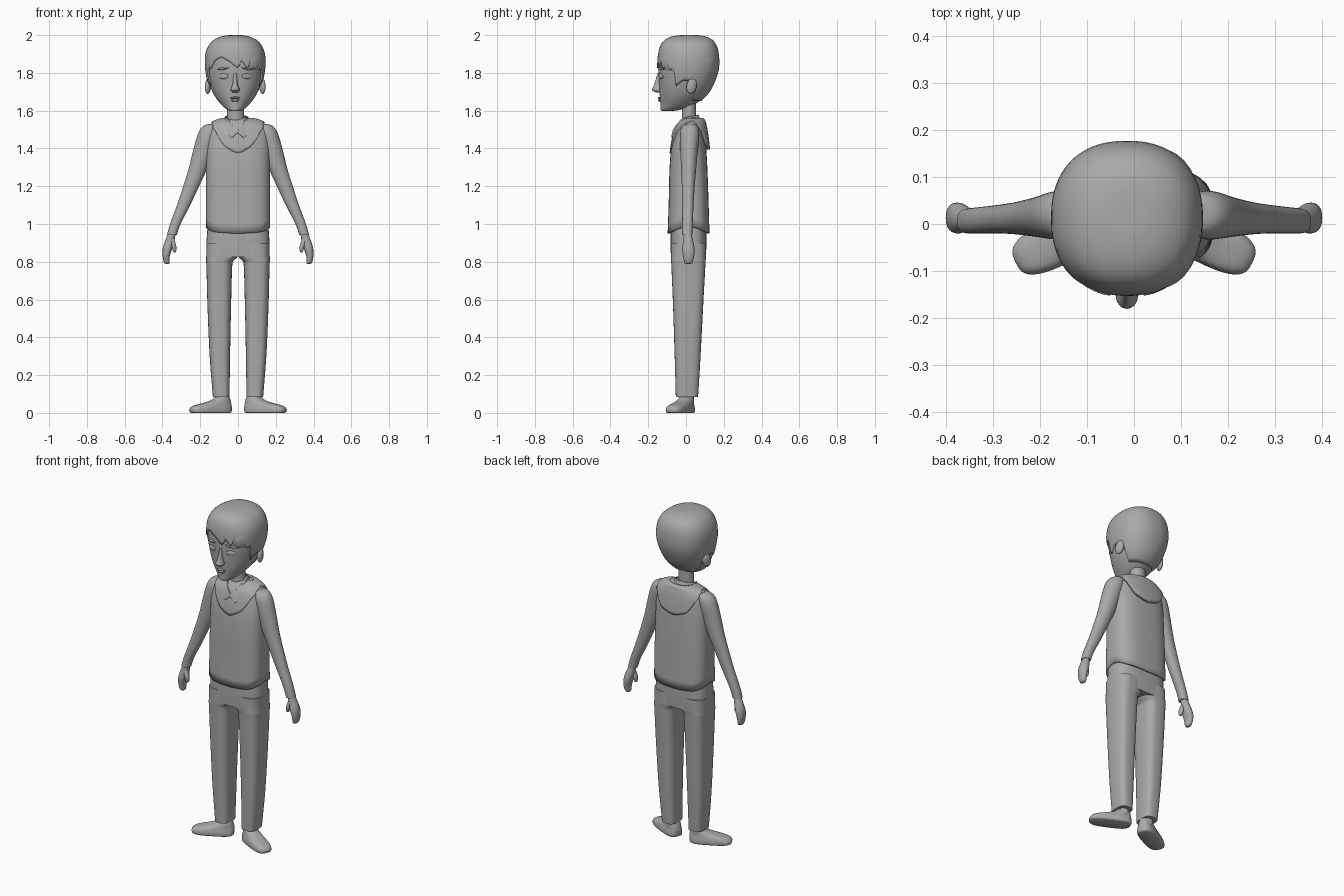
import bpy, bmesh, math

cube = bpy.data.objects.get("Cube")
if cube:
    bpy.data.objects.remove(cube)

grey = bpy.data.materials.new("plain_grey")
grey.use_nodes = True
grey.diffuse_color = (0.4, 0.4, 0.4, 1)
grey.node_tree.nodes["Principled BSDF"].inputs["Base Color"].default_value = (0.4, 0.4, 0.4, 1)
parts = []


def sample(rows, t):
    """Smoothly interpolate profile rows: z, centre x, half width, front y, back y, squareness."""
    i = max(0, min(int(t), len(rows) - 2))
    f = t - i
    p = [rows[max(0, min(k, len(rows) - 1))] for k in range(i - 1, i + 3)]
    return [b + f * (c - a) / 2 + f * f * (2 * a - 5 * b + 4 * c - d) / 2
            + f ** 3 * (3 * b - a - 3 * c + d) / 2 for a, b, c, d in zip(*p)]


def find(rows, z):
    """Profile parameter at a given height, for rows listed bottom to top."""
    lo, hi = 0, len(rows) - 1
    for _ in range(30):
        mid = (lo + hi) / 2
        lo, hi = (mid, hi) if sample(rows, mid)[0] < z else (lo, mid)
    return lo


def point(rows, t, a, off=0):
    z, cx, rx, y0, y1, n = sample(rows, t)
    s, c = math.sin(a), math.cos(a)
    x = (rx + off) * math.copysign(abs(s) ** (2 / n), s)
    y = ((y1 - y0) / 2 + off) * math.copysign(abs(c) ** (2 / n), c)
    return cx + x, (y0 + y1) / 2 - y, z


def edge_z(edge, a):
    """Height of a trimmed edge at an angle; lists starting at 0 are symmetric."""
    d = math.degrees(a)
    d = abs(d) if edge[0][0] == 0 else d
    for (d0, z0), (d1, z1) in zip(edge, edge[1:]):
        if d <= d1:
            return z0 + (z1 - z0) * (d - d0) / (d1 - d0)
    return edge[-1][1]


def grid_mesh(name, rings, bottom, top):
    bm = bmesh.new()
    vs = [[bm.verts.new(p) for p in r] for r in rings]
    n = len(vs[0])
    for r0, r1 in zip(vs, vs[1:]):
        for j in range(n):
            k = (j + 1) % n
            bm.faces.new((r0[j], r0[k], r1[k], r1[j]))
    if bottom:
        bm.faces.new(vs[0][::-1])
    if top:
        bm.faces.new(vs[-1])
    bmesh.ops.recalc_face_normals(bm, faces=bm.faces)
    me = bpy.data.meshes.new(name)
    bm.to_mesh(me)
    bm.free()
    ob = bpy.data.objects.new(name, me)
    bpy.context.collection.objects.link(ob)
    me.materials.append(grey)
    parts.append(ob)
    return ob


def loft(name, rows, side=1, off=0, steps=4, cols=40):
    if side < 0:
        rows = [(r[0], -r[1]) + tuple(r[2:]) for r in rows]
    count = (len(rows) - 1) * steps
    rings = [[point(rows, i / steps, 2 * math.pi * j / cols, off) for j in range(cols)]
             for i in range(count + 1)]
    return grid_mesh(name, rings, True, True)


def shell(name, rows, low, high=None, off=(0, 0), cols=120, steps=24, thick=0.012):
    """Thin garment or hair layer over a profile, trimmed by edges that vary with angle."""
    cuts = []
    for j in range(cols):
        a = 2 * math.pi * j / cols - math.pi
        o = off[0] + (off[1] - off[0]) * (1 - math.cos(a)) / 2
        t1 = find(rows, edge_z(high, a)) if high else len(rows) - 1
        cuts.append((a, o, find(rows, edge_z(low, a)), t1))
    rings = [[point(rows, t0 + (t1 - t0) * i / steps, a, o) for a, o, t0, t1 in cuts]
             for i in range(steps + 1)]
    ob = grid_mesh(name, rings, False, high is None)
    mod = ob.modifiers.new("thickness", "SOLIDIFY")
    mod.thickness = thick
    mod.offset = -1
    return ob


def ball(name, loc, size, rot=(0, 0, 0)):
    bpy.ops.mesh.primitive_uv_sphere_add(segments=32, ring_count=16, radius=1,
                                         location=loc, rotation=rot)
    ob = bpy.context.object
    ob.name = name
    ob.scale = size
    ob.data.materials.append(grey)
    parts.append(ob)


# Head and hair share one profile
MID = -0.015
head = [(z, MID, rx, y0, y1, n) for z, rx, y0, y1, n in (
    (1.597, .025, -.135, -.08, 2), (1.605, .05, -.142, -.02, 2), (1.63, .08, -.143, .05, 2),
    (1.68, .118, -.147, .11, 2.1), (1.74, .143, -.15, .148, 2.2), (1.82, .159, -.153, .174, 2.3),
    (1.9, .158, -.148, .174, 2.3), (1.955, .134, -.13, .157, 2.3), (1.985, .095, -.095, .125, 2.2),
    (1.998, .05, -.045, .08, 2), (2.0, .01, .01, .03, 2))]
loft("head", head, off=-.008, steps=5, cols=64)
shell("hair", head, [(-180, 1.65), (-125, 1.655), (-105, 1.75), (-85, 1.76), (-72, 1.73),
                     (-62, 1.83), (-55, 1.82), (-40, 1.865), (-25, 1.885), (-8, 1.86), (5, 1.82),
                     (8, 1.87), (22, 1.82), (27, 1.87), (40, 1.815), (46, 1.855), (58, 1.81),
                     (64, 1.83), (72, 1.73), (85, 1.76), (105, 1.75), (125, 1.655), (180, 1.65)])
ball("hair_side_lobe", (.055, .012, 1.86), (.092, .148, .113))


def face(x, z):
    _, cx, rx, y0, y1, n = sample(head, find(head, z))
    r = (1 - abs((x - cx) / rx) ** n) ** (1 / n)
    return (x, (y0 + y1) / 2 - (y1 - y0) / 2 * r + .008, z)


# Facial features
loft("nose", [(1.695, MID, .012, -.155, -.13, 2), (1.71, MID, .024, -.18, -.12, 2),
              (1.74, MID, .014, -.168, -.12, 2), (1.8, MID, .008, -.15, -.12, 2)])
ball("upper_lip", face(MID, 1.668), (.027, .011, .006))
ball("lower_lip", face(MID, 1.655), (.02, .011, .007))
for s, label in ((1, "left"), (-1, "right")):
    turn = s * math.radians(24)
    ball(label + "_eye", face(MID + s * .064, 1.782), (.03, .007, .014), (0, 0, turn))
    ball(label + "_eyebrow", face(MID + s * .066, 1.822), (.036, .008, .006),
         (0, s * math.radians(8), turn))
    ball(label + "_ear", (MID + s * .144, .03, 1.73), (.016, .027, .042),
         (math.radians(-12), 0, s * math.radians(15)))

# Neck and shirt collar
loft("neck", [(1.48, -.013, .045, -.022, .054, 2), (1.67, -.013, .045, -.022, .054, 2)])
shell("shirt_collar",
      [(1.44, 0, .12, -.085, .095, 2), (1.5, -.003, .09, -.068, .088, 2),
       (1.545, -.006, .072, -.045, .078, 2), (1.585, -.01, .052, -.028, .064, 2)],
      [(0, 1.485), (18, 1.455), (45, 1.5), (90, 1.53), (180, 1.53)],
      [(0, 1.495), (40, 1.555), (90, 1.57), (180, 1.58)], thick=.006)

# Sweater body with a layered V collar in front and behind
torso = [(.93, 0, .17, -.098, .125, 3), (1.1, 0, .17, -.092, .12, 3), (1.3, 0, .169, -.087, .113, 2.8),
         (1.42, 0, .168, -.075, .105, 2.6), (1.5, 0, .16, -.055, .094, 2.4),
         (1.535, 0, .135, -.035, .086, 2.2), (1.555, 0, .095, -.01, .078, 2), (1.565, 0, .04, .01, .055, 2)]
shell("sweater", torso, [(0, .95), (40, .958), (90, .985), (140, .958), (180, .95)])
shell("sweater_collar", torso,
      [(0, 1.375), (19, 1.415), (40, 1.49), (60, 1.53), (90, 1.548),
       (120, 1.53), (140, 1.49), (160, 1.42), (180, 1.395)],
      [(0, 1.562), (180, 1.562)], off=(.006, .02), thick=.02)

# Trousers seat
loft("trousers_seat", [(1.0, 0, .16, -.08, .108, 3), (.9, 0, .167, -.082, .108, 3),
                       (.825, 0, .168, -.08, .106, 3)])

# Mirrored limbs
for s, label in ((1, "left"), (-1, "right")):
    loft(label + "_sleeve", [
        (.942, .35, .026, -.02, .033, 2.4), (1.0, .332, .028, -.02, .035, 2.3),
        (1.1, .288, .035, -.02, .04, 2.2), (1.2, .248, .042, -.022, .046, 2.1),
        (1.29, .213, .049, -.026, .054, 2), (1.38, .184, .056, -.03, .062, 2),
        (1.46, .16, .058, -.033, .07, 2), (1.5, .148, .053, -.028, .068, 2),
        (1.523, .137, .04, -.012, .058, 2), (1.53, .13, .012, .01, .04, 2)], s)
    loft(label + "_hand", [
        (.788, .374, .006, .002, .022, 2), (.796, .377, .015, -.008, .034, 2),
        (.83, .38, .019, -.016, .043, 2.2), (.87, .373, .025, -.02, .045, 2.2),
        (.91, .362, .025, -.015, .038, 2), (.955, .348, .019, -.01, .028, 2)], s)
    loft(label + "_thumb", [
        (.85, .336, .004, -.008, .004, 2), (.858, .336, .009, -.015, .01, 2),
        (.885, .34, .013, -.018, .015, 2), (.92, .353, .015, -.012, .015, 2)], s)
    loft(label + "_trouser_leg", [
        (.085, .089, .044, -.054, .064, 3), (.3, .096, .054, -.06, .077, 3),
        (.55, .099, .062, -.068, .09, 3), (.77, .099, .068, -.077, .102, 3),
        (.805, .096, .073, -.079, .104, 3), (.83, .085, .083, -.08, .106, 3),
        (.9, .085, .082, -.08, .106, 3)], s)
    loft(label + "_ankle", [(.05, .085, .033, -.03, .042, 2), (.12, .085, .033, -.03, .042, 2)], s)
    # Shoe is shaped pointing forwards, then turned outwards
    shoe = loft(label + "_shoe", [
        (0, 0, .044, -.176, .042, 3.2), (.006, 0, .049, -.184, .048, 3.2),
        (.022, 0, .05, -.185, .05, 3), (.038, 0, .047, -.165, .05, 2.8),
        (.052, 0, .043, -.11, .048, 2.5), (.068, 0, .039, -.06, .045, 2.2),
        (.085, 0, .034, -.038, .04, 2)])
    shoe.location = (s * .084, 0, 0)
    shoe.rotation_euler.z = s * math.radians(64)

# Smooth shading with crisp hems
bpy.ops.object.select_all(action="DESELECT")
for ob in parts:
    ob.select_set(True)
bpy.context.view_layer.objects.active = parts[0]
bpy.ops.object.shade_smooth_by_angle(angle=math.radians(40))
